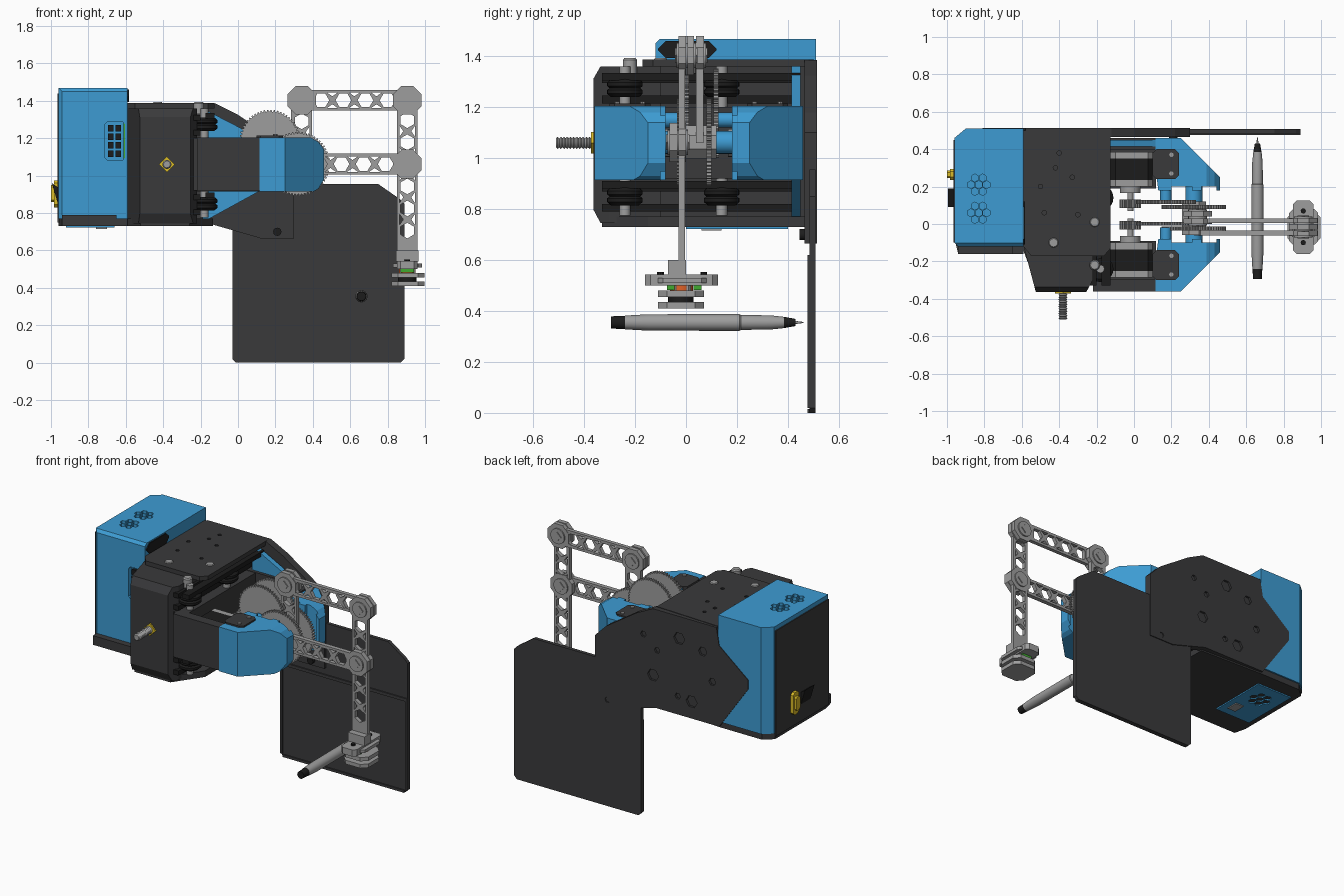
import bpy, bmesh, math

if "Cube" in bpy.data.objects:
    bpy.data.objects.remove(bpy.data.objects["Cube"])

def material(name, rgb):
    m = bpy.data.materials.new(name)
    m.diffuse_color = (*rgb, 1)
    m.use_nodes = True
    m.node_tree.nodes["Principled BSDF"].inputs["Base Color"].default_value = m.diffuse_color
    return m

BLUE = material("blue", (0.047, 0.33, 0.65))
DARK = material("dark", (0.042, 0.042, 0.044))
BLACK = material("black", (0.012, 0.012, 0.012))
GREY = material("grey", (0.34, 0.34, 0.34))
YELLOW = material("yellow", (0.7, 0.5, 0.02))
ORANGE = material("orange", (0.75, 0.12, 0.02))
GREEN = material("green", (0.05, 0.4, 0.03))

def place(axis, u, v, t):
    return {'x': (t, u, v), 'y': (u, t, v), 'z': (u, v, t)}[axis]

def add_prism(bm, pts, axis, a, b):
    lo = [bm.verts.new(place(axis, *p, a)) for p in pts]
    hi = [bm.verts.new(place(axis, *p, b)) for p in pts]
    bm.faces.new(lo)
    bm.faces.new(hi)
    for i in range(len(pts)):
        j = (i + 1) % len(pts)
        bm.faces.new((lo[i], lo[j], hi[j], hi[i]))

def finish(name, bm, mat):
    bmesh.ops.recalc_face_normals(bm, faces=bm.faces)
    me = bpy.data.meshes.new(name)
    bm.to_mesh(me)
    bm.free()
    ob = bpy.data.objects.new(name, me)
    bpy.context.collection.objects.link(ob)
    if mat:
        me.materials.append(mat)
    return ob

def prism(name, pts, axis, a, b, mat=None):
    bm = bmesh.new()
    add_prism(bm, pts, axis, a, b)
    return finish(name, bm, mat)

def rect(u0, u1, v0, v1, c=0.0):
    if c == 0:
        return [(u0, v0), (u1, v0), (u1, v1), (u0, v1)]
    return [(u0 + c, v0), (u1 - c, v0), (u1, v0 + c), (u1, v1 - c),
            (u1 - c, v1), (u0 + c, v1), (u0, v1 - c), (u0, v0 + c)]

def box(name, x0, x1, y0, y1, z0, z1, mat=None):
    return prism(name, rect(x0, x1, y0, y1), 'z', z0, z1, mat)

def ngon(u, v, r, n, turn=0.0):
    return [(u + r * math.cos(turn + math.tau * i / n), v + r * math.sin(turn + math.tau * i / n)) for i in range(n)]

def lathe(name, axis, u, v, profile, mat=None, n=24):
    bm = bmesh.new()
    rings = [[bm.verts.new(place(axis, *p, t)) for p in ngon(u, v, r, n)] for r, t in profile]
    for p, q in zip(rings, rings[1:]):
        for i in range(n):
            bm.faces.new((p[i], p[(i + 1) % n], q[(i + 1) % n], q[i]))
    bm.faces.new(rings[0])
    bm.faces.new(rings[-1])
    ob = finish(name, bm, mat)
    bpy.context.view_layer.objects.active = ob
    ob.select_set(True)
    bpy.ops.object.shade_smooth_by_angle(angle=math.radians(35))
    ob.select_set(False)
    return ob

def cyl(name, axis, u, v, r, a, b, mat=None, n=24):
    return lathe(name, axis, u, v, [(r, a), (r, b)], mat, n)

def boolean(ob, shapes, axis, a, b, op='DIFFERENCE'):
    bm = bmesh.new()
    for s in shapes:
        add_prism(bm, s, axis, a, b)
    cutter = finish("cutter", bm, None)
    cutter.hide_render = True
    m = ob.modifiers.new("cut", 'BOOLEAN')
    m.object, m.operation, m.solver = cutter, op, 'EXACT'
    bpy.context.view_layer.objects.active = ob
    bpy.ops.object.modifier_apply(modifier=m.name)
    bpy.data.objects.remove(cutter)

def hex_cluster(u, v, step):
    spots = [(0, 0)] + [(step * math.cos(k), step * math.sin(k)) for k in (math.pi / 3 * i for i in range(6))]
    return [ngon(u + a, v + b, step * 0.5, 6, math.pi / 6) for a, b in spots]

# Rear electronics housing with vents, end panel, base and connectors
housing = prism("rear_housing", [(-.96, -.10), (-.94, -.12), (-.59, -.12), (-.59, .51), (-.90, .51), (-.96, .46)], 'z', .77, 1.468, BLUE)
boolean(housing, [[(-.13, 1.44), (-.13, 1.48), (-.09, 1.48)]], 'x', -1, -.5)
boolean(housing, hex_cluster(-.83, .21, .042) + hex_cluster(-.83, .06, .042), 'z', 1.42, 1.5)
boolean(housing, [rect(-.71, -.605, 1.08, 1.29, .015)], 'y', -.2, -.09)
for i in range(2):
    for j in range(4):
        box("port_block", -.695 + .04 * i, -.665 + .04 * i, -.108, -.088, 1.10 + .045 * j, 1.135 + .045 * j, BLACK)
box("circuit_board", -.612, -.604, -.115, -.08, 1.085, 1.285, GREEN)
prism("housing_base", [(-.96, -.08), (-.94, -.16), (-.59, -.16), (-.59, .50), (-.90, .50), (-.96, .45)], 'z', .73, .77, DARK)
box("lower_side_flap", -.94, -.65, -.16, -.12, .74, .79, DARK)
box("end_panel", -.966, -.95, -.10, .45, .75, 1.44, DARK)
vent = box("bottom_vent_plate", -.92, -.66, 0, .40, .722, .74, BLUE)
boolean(vent, hex_cluster(-.79, .26, .05), 'z', .7, .732)
box("bottom_connector", -.76, -.70, .06, .14, .716, .73, GREY)
prism("power_connector", rect(.235, .295, .83, .975, .015), 'x', -.985, -.95, YELLOW)
prism("power_connector_pins", rect(.245, .285, .86, .95, .01), 'x', -1.0, -.97, YELLOW)
prism("power_switch", [(-.966, .86), (-.995, .96), (-.966, .94)], 'y', .09, .19, BLACK)
prism("cable_slot", rect(-.11, .12, 1.393, 1.46, .03), 'x', -.62, -.583, BLACK)

# Main body: core, front cover, top and bottom plates
box("body_core", -.59, -.27, -.12, .47, .76, 1.365, DARK)
cover = prism("front_cover", [(-.595, -.10), (-.525, -.363), (-.255, -.363), (-.22, -.30), (-.22, -.10)], 'z', .745, 1.36, DARK)
boolean(cover, [[(-.33, 1.37), (-.37, 1.30), (-.37, 1.37)], [(-.33, .735), (-.37, .81), (-.37, .735)]], 'x', -.7, -.1)
top = prism("top_plate", [(-.6, -.11), (-.55, -.17), (-.16, -.17), (-.125, -.13), (-.125, .48), (-.6, .50)], 'z', 1.36, 1.388, DARK)
spots = [(-.42, .30), (-.40, .38), (-.5, .2), (-.33, .25), (-.3, .05), (-.48, .06)]
boolean(top, [ngon(*p, .012, 10) for p in spots], 'z', 1.35, 1.4)
prism("bottom_plate", [(-.6, -.12), (-.52, -.33), (-.26, -.33), (-.135, -.15), (-.135, .48), (-.6, .50)], 'z', .73, .77, DARK)
for p in [(-.21, .01), (-.43, -.10), (-.21, -.22)]:
    lathe("bolt_head", 'z', *p, [(.028, 1.33), (.028, 1.385), (.022, 1.393), (.012, 1.393)], GREY, 16)

# Carriage rails, cross bars and guide wheels
for z in (.85, 1.275):
    for dx, dz in ((-.25, -.045), (-.25, .035), (-.175, .045)):
        box("carriage_rail", dx, dx + .05, -.33, .45, z + dz - .015, z + dz + .015, BLACK)
    for y in (-.24, .14):
        lathe("guide_wheel", 'z', -.18, y, [(.055, z - .035), (.07, z - .022), (.07, z - .008), (.06, z), (.07, z + .008), (.07, z + .022), (.055, z + .035)], BLACK)
        cyl("wheel_axle", 'z', -.18, y, .022, z - .075, z + .085, GREY, 12)
cross = box("carriage_back", -.25, -.15, -.33, .45, .92, 1.20, DARK)

# Front clamp screw with thread
prism("clamp_nut", ngon(-.38, 1.06, .042, 4), 'y', -.372, -.35, YELLOW)
thread = [(.024 if i % 2 else .018, -.36 - .15 * i / 24) for i in range(25)]
lathe("clamp_screw", 'y', -.38, 1.06, thread, GREY, 16)

# Back mounting plate and drawing board
plate = prism("back_plate", [(-.81, 1.04), (-.60, .74), (-.14, .74), (.12, .665), (.30, .665), (.30, 1.10), (.22, 1.18),
              (.0, 1.325), (-.12, 1.385), (-.58, 1.385), (-.60, 1.27), (-.81, 1.10)], 'y', .465, .514, DARK)
boolean(plate, [ngon(x, z, r, 6) for x, z, r in ((-.31, 1.24, .04), (-.40, .85, .04), (-.48, 1.20, .03), (-.12, .95, .04), (-.3, .86, .02),
        (-.55, 1.02, .025), (-.15, 1.12, .02), (-.05, 1.2, .02), (.21, .70, .018))], 'y', .50, .53)
board = prism("drawing_board", [(-.01, 0), (.87, 0), (.89, .02), (.89, .85), (.865, .875), (.75, .955), (.25, .955), (-.03, .92), (-.03, .02)], 'y', .485, .508, DARK)
for r in (rect(-.03, .89, .60, .62), rect(-.03, -.015, .02, .6), rect(.875, .89, .02, .6), rect(-.01, .87, .0, .016)):
    prism("board_rim", r, 'y', .477, .49, DARK)
cyl("board_bolt", 'y', .21, .70, .022, .445, .47, BLACK, 12)
prism("back_gusset", [(-.19, .75), (.12, .92), (.12, 1.2), (-.19, 1.36)], 'y', .415, .45, BLUE)

# Motor arms, mirrored about y = 0.05
MID = .05
for s in (-1, 1):
    Y = lambda d: MID + s * d
    tip = prism("arm_tip", [(.115, Y(.41)), (.25, Y(.41)), (.46, Y(.20)), (.46, Y(.13)), (.13, Y(.13)), (.115, Y(.25))], 'z', .915, 1.205, BLUE)
    boolean(tip, [[(.0, .9), (.38, .9), (.43, .93), (.46, .98), (.465, 1.06), (.46, 1.14), (.43, 1.18), (.38, 1.21), (.0, 1.21)]], 'y', -1, 1, 'INTERSECT')
    notches = [rect(.20, .31, *sorted((Y(.10), Y(.15)))), rect(.36, .44, *sorted((Y(.10), Y(.15))))]
    boolean(tip, notches, 'z', .8, 1.3)
    prism("arm_side", [(-.22, Y(.41)), (.118, Y(.41)), (.118, Y(.345)), (-.22, Y(.345))], 'z', .92, 1.203, DARK)
    box("arm_floor", -.22, .118, *sorted((Y(.14), Y(.36))), .915, .94, DARK)
    c = rect(.10, .24, *sorted((Y(.19), Y(.35))), .02)
    prism("motor_bracket", c, 'z', 1.19, 1.215, DARK)
    for bx, by in ((.20, .22), (.20, .32)):
        cyl("bracket_screw", 'z', bx, Y(by), .012, 1.21, 1.222, GREY, 10)
    for a, b, m in ((.15, .185, GREY), (.185, .30, BLACK), (.30, .335, GREY)):
        prism("motor_body", rect(-.125, .10, .945, 1.17, .025), 'y', Y(a), Y(b), m)
    cyl("motor_boss", 'y', -.02, 1.06, .055, Y(.115), Y(.155), GREY)
    cyl("motor_shaft", 'y', -.02, 1.06, .016, Y(.02), Y(.15), GREY, 12)
    cyl("pivot_boss", 'y', .32, 1.062, .045, Y(.07), Y(.16), BLUE)
    cyl("idler_boss", 'y', .17, 1.15, .03, Y(.07), Y(.16), BLUE)

# Toothed gears
def gear(name, x, z, r, teeth, y0, y1):
    pts = []
    for i in range(teeth):
        for f, k in ((0, r * .0 - .010), (.3, -.010), (.45, 0), (.8, 0)):
            a = math.tau * (i + f) / teeth
            pts.append((x + (r + k) * math.cos(a), z + (r + k) * math.sin(a)))
    return prism(name, pts, 'y', y0, y1, GREY)

for y in (-.03, .085):
    gear("pinion", -.02, 1.06, .058, 20, y, y + .045)
    gear("idler_gear", .17, 1.19, .162, 56, y + .022, y + .042)
    gear("drive_gear", .32, 1.063, .172, 60, y - .005, y + .016)
cyl("gear_axle", 'y', .32, 1.063, .02, -.08, .18, GREY, 12)
prism("gear_hub", ngon(.32, 1.063, .07, 8, math.pi / 8), 'y', -.06, .12, GREY)

# Linkage bars with hexagonal cut-outs and octagonal joints
def bar(name, x0, z0, x1, z1, y0, y1, w=.056):
    L = abs(x1 - x0) + abs(z1 - z0)
    flat = z0 == z1
    r = rect(x0, x1, z0 - w, z0 + w) if flat else rect(x0 - w, x0 + w, z0, z1)
    ob = prism(name, r, 'y', y0, y1, GREY)
    n = int((L - .12) / .11)
    holes = []
    for i in range(n):
        t = .5 * L + (i - (n - 1) / 2) * .118
        u, v = (x0 + t, z0) if flat else (x0, z0 + t)
        holes.append(ngon(u, v, .042, 6, 0 if flat else math.pi / 6))
        if i < n - 1:
            for e in (-1, 1):
                a, b, c, d = t + .03, t + .088, t + .059, e * w
                tri = [(a, d * .74), (b, d * .74), (c, d * .38)]
                holes.append([(x0 + p, z0 + q) if flat else (x0 + q, z0 + p) for p, q in tri])
    boolean(ob, holes, 'y', -.2, .2)

def joint(x, z, y0, y1):
    prism("joint_plate", ngon(x, z, .083, 8, math.pi / 8), 'y', y0, y1, GREY)
    cyl("joint_ring", 'y', x, z, .05, y0 - .008, y1 + .008, GREY)
    prism("joint_pin", ngon(x, z, .03, 4), 'y', y0 - .014, y1 + .014, GREY)

bar("upper_link", .34, 1.403, .905, 1.403, .005, .03)
bar("lower_link", .32, 1.062, .905, 1.062, -.062, -.034)
bar("crank_link", .34, 1.06, .34, 1.403, .04, .068)
bar("forearm_link", .905, .60, .905, 1.403, -.03, -.004)
for x, z, ys in ((.34, 1.403, ((.0, .03), (.04, .07))), (.905, 1.403, ((-.03, .0), (.006, .032))), (.905, 1.062, ((-.064, -.034), (-.03, .0)))):
    for y0, y1 in ys:
        joint(x, z, y0, y1)

# Tool head at the end of the forearm
box("head_block", .845, .965, -.07, .0, .54, .60, GREY)
prism("head_plate", rect(.85, .96, -.16, .125, .02), 'z', .50, .543, GREY)
prism("head_flange", rect(.83, .985, -.11, .08, .02), 'z', .51, .53, GREY)
prism("sensor_body", rect(.865, .945, -.05, .02, .01), 'z', .475, .51, GREY)
for y in (-.075, .03):
    box("sensor_connector", .87, .94, y, y + .03, .482, .51, GREEN)
cyl("sensor_cap", 'z', .905, -.018, .045, .465, .52, ORANGE)
prism("grip_upper", rect(.82, .998, -.11, .07, .035), 'z', .455, .48, GREY)
cyl("grip_post", 'z', .905, -.02, .05, .43, .46, BLACK)
prism("grip_lower", rect(.82, .998, -.11, .07, .035), 'z', .41, .435, GREY)
for y in (-.10, .07):
    cyl("head_screw", 'z', .905, y, .014, .54, .553, BLACK, 10)

# Pen pointing at the board
lathe("pen_cap", 'y', .66, .355, [(.024, -.295), (.026, -.24)], BLACK)
lathe("pen_body", 'y', .66, .355, [(.027, -.24), (.032, -.15), (.033, .21), (.029, .215), (.028, .33), (.022, .385)], GREY)
lathe("pen_collar", 'y', .66, .355, [(.022, .385), (.014, .43)], BLACK)
lathe("pen_tip", 'y', .66, .355, [(.006, .43), (.002, .462)], GREY, 12)
